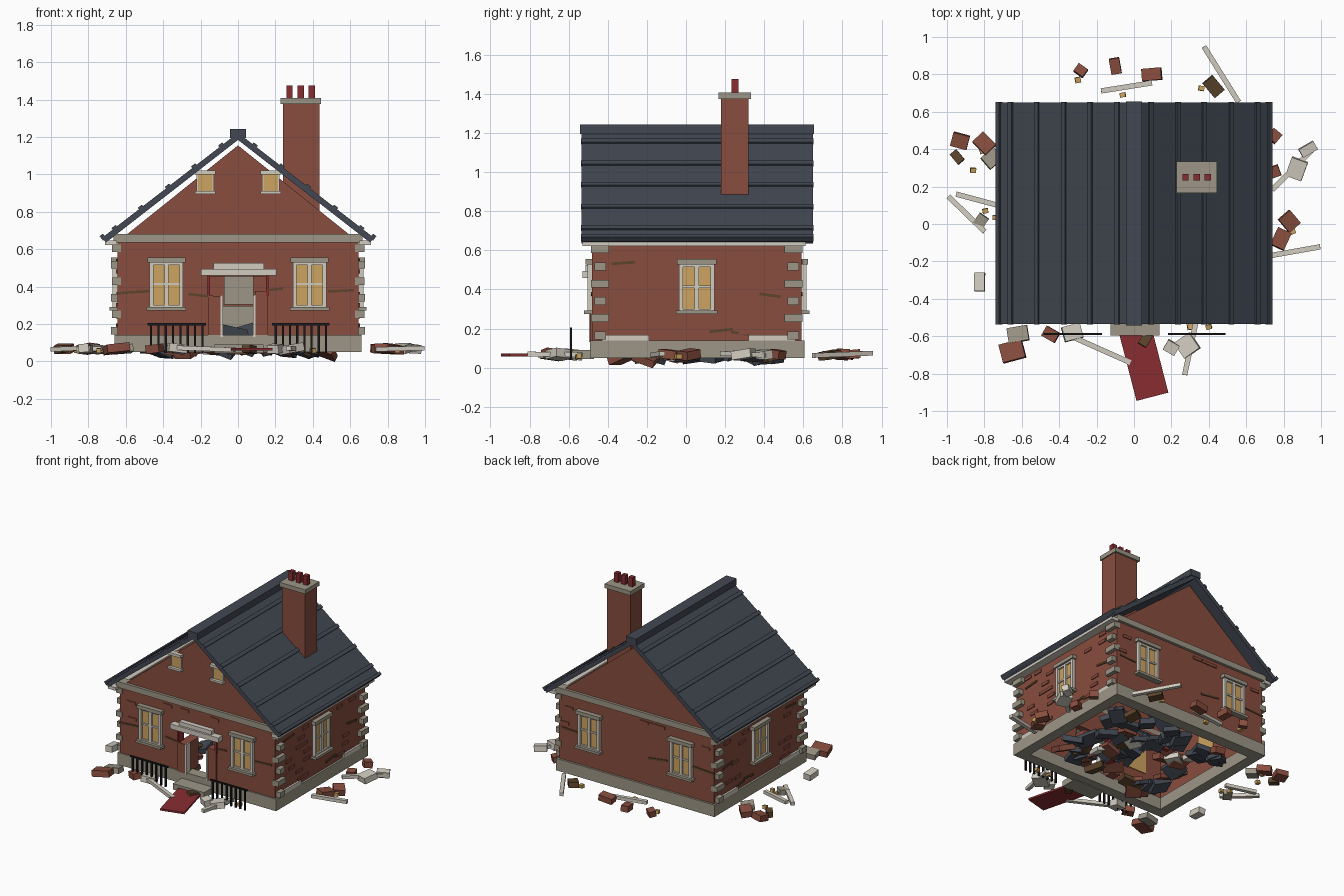
import bpy, bmesh, math, random
from mathutils import Matrix, Vector, Euler

if "Cube" in bpy.data.objects:
    bpy.data.objects.remove(bpy.data.objects["Cube"])

random.seed(4)


def lin(c):
    c /= 255
    return c / 12.92 if c <= 0.04045 else ((c + 0.055) / 1.055) ** 2.4


def material(name, r, g, b):
    m = bpy.data.materials.new(name)
    m.diffuse_color = (lin(r), lin(g), lin(b), 1)
    m.use_nodes = True
    m.node_tree.nodes["Principled BSDF"].inputs["Base Color"].default_value = m.diffuse_color
    return m


BRICK = material("brick", 136, 77, 62)
STONE = material("stone", 156, 150, 134)
CREAM = material("cream_wood", 210, 204, 192)
SLATE = material("slate", 66, 72, 82)
AMBER = material("amber_glass", 206, 164, 96)
RED = material("red_paint", 136, 44, 49)
IRON = material("black_iron", 26, 26, 28)
BROWN = material("dark_brown", 92, 68, 44)


def finish(name, bm, mat):
    bmesh.ops.recalc_face_normals(bm, faces=bm.faces)
    me = bpy.data.meshes.new(name)
    bm.to_mesh(me)
    bm.free()
    me.materials.append(mat)
    ob = bpy.data.objects.new(name, me)
    bpy.context.collection.objects.link(ob)
    return ob


def group(name, mat, boxes):
    """boxes: list of (centre, size, rotation in degrees)"""
    bm = bmesh.new()
    for c, s, r in boxes:
        m = (Matrix.Translation(c) @ Euler([math.radians(a) for a in r]).to_matrix().to_4x4()
             @ Matrix.Diagonal((*s, 1)))
        bmesh.ops.create_cube(bm, size=1, matrix=m)
    return finish(name, bm, mat)


def span(x0, x1, y0, y1, z0, z1):
    return (((x0 + x1) / 2, (y0 + y1) / 2, (z0 + z1) / 2), (x1 - x0, y1 - y0, z1 - z0), (0, 0, 0))


def prism(name, mat, profile, y0, y1):
    """Extrude an x-z profile along y"""
    bm = bmesh.new()
    f = bm.faces.new([bm.verts.new((x, y0, z)) for x, z in profile])
    ext = bmesh.ops.extrude_face_region(bm, geom=[f])["geom"]
    bmesh.ops.translate(bm, vec=(0, y1 - y0, 0), verts=[v for v in ext if isinstance(v, bmesh.types.BMVert)])
    return finish(name, bm, mat)


FY, BY, CY, W = -0.48, 0.59, 0.055, 0.645   # wall planes
T = 0.05

# Plinth ring and walls, with the doorway left open
group("plinth", STONE, [span(-.66, .66, -.49, -.41, .05, .14), span(-.66, .66, .52, .605, .05, .14),
                        span(-.66, -.58, -.41, .52, .05, .14), span(.58, .66, -.41, .52, .05, .14)])
group("walls", BRICK, [span(-W, -.16, FY, FY + T, .14, .64), span(.16, W, FY, FY + T, .14, .64),
                       span(-.16, .16, FY, FY + T, .455, .64), span(-W, W, BY - T, BY, .14, .64),
                       span(-W, -W + T, FY + T, BY - T, .14, .64), span(W - T, W, FY + T, BY - T, .14, .64)])
for name, y in (("front_gable", FY), ("back_gable", BY - T)):
    prism(name, BRICK, [(-.605, .67), (.605, .67), (0, 1.155)], y, y + T)
group("eave_bands", STONE, [span(-.665, .665, FY - .02, FY + T, .636, .68),
                            span(-.665, .665, BY - T, BY + .02, .636, .68)])
group("gutters", CREAM, [span(s * .68 - .03, s * .68 + .03, -.53, .61, .622, .645) for s in (-1, 1)])
group("base_boards", CREAM, [span(s * .65 - .01, s * .65 + .01, a, b, .14, .168)
                             for s in (-1, 1) for a, b in ((-.43, -.19), (.32, .56))])

# Roof slabs, lap strips and ridge
SL = math.atan(.775)
for side, s in (("right", 1), ("left", -1)):
    prism(side + "_roof", SLATE, [(0, 1.222), (s * .728, .66), (s * .705, .636), (0, 1.184)], -.535, .65)
    strips = []
    for x in (.09, .235, .375, .52, .66):
        strips.append(((s * x, .0575, 1.226 - .775 * x), (.028, 1.19, .016), (0, s * math.degrees(SL), 0)))
    strips.append(((s * .722, .0575, .664), (.022, 1.19, .03), (0, s * math.degrees(SL), 0)))
    group(side + "_roof_laps", SLATE, strips)
group("ridge_cap", SLATE, [span(-.043, .043, -.542, .655, 1.195, 1.243)])

# Chimney
group("chimney_stack", BRICK, [span(.24, .435, .178, .32, .8, 1.38)])
group("chimney_cap", STONE, [span(.228, .444, .167, .333, 1.375, 1.407)])
group("chimney_pots", RED, [span(x - .017, x + .017, .233, .268, 1.4, 1.476) for x in (.275, .335, .395)])


# Windows, built facing -y at the origin and then placed
def window(name, loc, turn):
    m = Matrix.Translation(loc) @ Matrix.Rotation(math.radians(turn), 4, 'Z')
    obs = [group(name + "_glass", AMBER, [span(-.08, .08, -.008, .056, .02, .255)]),
           group(name + "_frame", CREAM,
                 [span(s * .08 - .01, s * .08 + .01, -.025, .01, .012, .26) for s in (-1, 1)]
                 + [span(-.011, .011, -.02, .01, .012, .26), span(-.08, .08, -.016, .01, .135, .147),
                    span(-.08, .08, -.02, .01, .012, .028), span(-.08, .08, -.02, .01, .242, .26)]),
           group(name + "_lintel_and_sill", STONE, [span(-.102, .102, -.035, .01, .255, .282),
                                                    span(-.105, .105, -.042, .01, 0, .018)])]
    for ob in obs:
        ob.data.transform(m)


for s, side in ((-1, "left"), (1, "right")):
    window("front_%s_window" % side, (s * .383, FY, .273), 0)
    window("back_%s_window" % side, (s * .383, BY, .273), 180)
    window("%s_side_window" % side, (s * W, CY, .273), s * 90)
    x = s * .175
    group("%s_attic_glass" % side, AMBER, [span(x - .04, x + .04, FY - .008, FY + .055, .905, 1.005)])
    group("%s_attic_trim" % side, CREAM, [span(x - .055, x + .055, FY - .03, FY + .01, 1.0, 1.02),
                                          span(x - .055, x + .055, FY - .03, FY + .01, .895, .91),
                                          span(x - .046, x - .038, FY - .015, FY + .01, .9, 1.01),
                                          span(x + .038, x + .046, FY - .015, FY + .01, .9, 1.01)])

# Corner quoins on the side walls
quoins = []
for i in range(6):
    z = .605 - i * .088
    h = (.046, .029)[i % 2]
    for s in (-1, 1):
        for y in (FY + .041, BY - .041):
            quoins.append(((s * (W + .005), y, z), (.05 + .01 * (i % 2), 2 * h, .04), (0, 0, 0)))
group("quoins", STONE, quoins)

# Doorway: broken piers, jambs, red frame remains, canopy, step
group("door_piers", BRICK, [span(-.16, -.09, FY - .01, -.34, .13, .35), span(.09, .16, FY - .01, -.34, .13, .375)])
group("door_jambs", CREAM, [span(s * .087 - .006, s * .087 + .006, FY - .015, FY + .03, .13, .355) for s in (-1, 1)])
group("door_frame_remains", RED, [span(s * .157 - .007, s * .157 + .007, FY - .012, FY + T, .35, .46) for s in (-1, 1)])
group("door_canopy", CREAM, [span(-.197, .207, -.53, FY + .01, .458, .495), span(-.13, .14, -.515, FY + .01, .495, .525)])
group("inner_stone_panels", STONE, [span(-.075, .083, .52, .545, .305, .46), span(-.085, .09, .51, .545, .13, .295)])
group("door_step", STONE, [span(-.125, .135, -.597, -.47, .045, .09)])
group("fallen_door", RED, [((.0485, -.73, .064), (.176, .4, .014), (0, 0, 14.5))])

# Railings
rails = []
for a, b in ((-.485, -.17), (.182, .49)):
    rails.append(span(a, b, -.593, -.583, .192, .204))
    for i in range(8):
        x = a + .02 + i * (b - a - .04) / 7
        rails.append(span(x - .006, x + .006, -.594, -.582, .045, .2))
group("railings", IRON, rails)

# Slanted cracks and slightly raised bricks on each wall
cracks, bricks = [], []
for s in (-1, 1):
    for x, z, ln, r in ((-.56, .37, .18, -4), (-.18, .35, .16, 8), (.55, .377, .14, -3)):
        yy = FY if s < 0 else BY
        if not (s < 0 and abs(x) < .2):
            cracks.append(((x, yy, z), (ln, .012, .013), (0, r, 0)))
    for y, z, ln, r in ((-.32, .535, .12, 4), (.43, .37, .11, -8), (.18, .19, .12, 6), (.28, .175, .1, -8)):
        cracks.append(((s * W, y, z), (.012, ln, .014), (r, 0, 0)))
cracks.append(((-.18, FY, .35), (.17, .012, .013), (0, 7, 0)))
cracks.append(((.2, FY, .385), (.08, .012, .013), (0, -6, 0)))
group("wall_cracks", BROWN, cracks)
for row in range(8):
    z = .18 + row * .06
    for s in (-1, 1):
        for k in range(3):
            x = random.uniform(-.6, .6)
            if abs(abs(x) - .383) > .15 and abs(x) > .25 or z > .58:
                bricks.append(((x, FY if s < 0 else BY, z), (.07, .014, .022), (0, 0, 0)))
            y = random.uniform(-.36, .47)
            if abs(y - CY) > .15 or z > .58:
                bricks.append(((s * W, y, z), (.014, .07, .022), (0, 0, 0)))
group("raised_bricks", BRICK, bricks)


# Scattered debris around the house: x, y, width, depth, turn
def scatter(name, mat, items, h):
    group(name, mat, [((x, y, .045 + h / 2), (a, b, h),
                       (random.uniform(-9, 9), random.uniform(-9, 9), r)) for x, y, a, b, r in items])


scatter("brick_debris", BRICK, [
    (-.285, .82, .06, .05, -35), (-.1, .845, .055, .085, 10), (.095, .8, .105, .065, 5), (-.93, .445, .09, .075, -15),
    (-.8, .43, .1, .08, -45), (-.65, -.68, .125, .1, 15), (-.445, -.59, .08, .06, -30), (.75, .47, .06, .06, -40),
    (.83, .015, .09, .08, -50), (.785, -.08, .08, .1, -25), (.75, .28, .06, .06, 20)], .045)
scatter("brown_debris", BROWN, [(.425, .735, .07, .1, 40), (-.945, .358, .045, .07, 40), (.06, -.62, .05, .07, -30)], .04)
scatter("stone_debris", STONE, [(-.76, .35, .09, .08, 40), (-.82, .015, .06, .07, -35), (-.62, -.59, .11, .08, 10)], .04)
scatter("cream_debris", CREAM, [(-.825, -.31, .055, .1, 0), (-.33, -.58, .1, .08, 15), (.285, -.65, .1, .1, 35),
                                (.2, -.66, .07, .06, -30), (.87, .295, .09, .105, -20), (.93, .4, .09, .05, 30)], .045)
scatter("glass_shards", AMBER, [
    (-.3, .77, .03, .03, 10), (-.06, .69, .03, .025, 10), (.36, .725, .03, .025, -10), (-.86, .287, .03, .025, 0),
    (-.81, .39, .03, .025, 20), (-.795, .07, .03, .025, 10), (-.745, .035, .025, .025, 0), (.845, -.04, .035, .03, 20),
    (.3, -.55, .03, .03, 10), (.4, -.55, .03, .025, 15)], .025)
planks = [(.467, .8, .35, -58), (-.04, .733, .275, 9), (-.84, .13, .23, -15), (-.895, .053, .27, -44),
          (.855, .3, .33, 45), (.865, -.145, .265, 10), (-.195, -.663, .385, -24), (.3, -.67, .28, 78)]
group("fallen_planks", CREAM, [((x, y, .068), (ln, .028, .024), (0, random.uniform(-2, 2), r)) for x, y, ln, r in planks])

# Rubble heap on the open floor inside the walls
for name, mat, n in (("slate_rubble", SLATE, 34), ("brick_rubble", BRICK, 15),
                     ("brown_rubble", BROWN, 7), ("cream_rubble", CREAM, 4)):
    group(name, mat, [((random.uniform(-.45, .45), random.uniform(-.33, .44), random.uniform(.055, .085)),
                       (random.uniform(.09, .17), random.uniform(.07, .12), random.uniform(.025, .045)),
                       (random.uniform(-22, 22), random.uniform(-22, 22), random.uniform(0, 180))) for _ in range(n)])
group("doorway_slates", SLATE, [((-.02, -.1, .13), (.16, .14, .04), (35, 12, 20)),
                                ((.04, .1, .14), (.13, .13, .04), (40, -15, -20))])
group("red_splinters", RED, [((.1, -.15, .07), (.1, .06, .02), (8, 5, 30)), ((-.1, .2, .07), (.08, .05, .02), (-8, 5, 70))])
